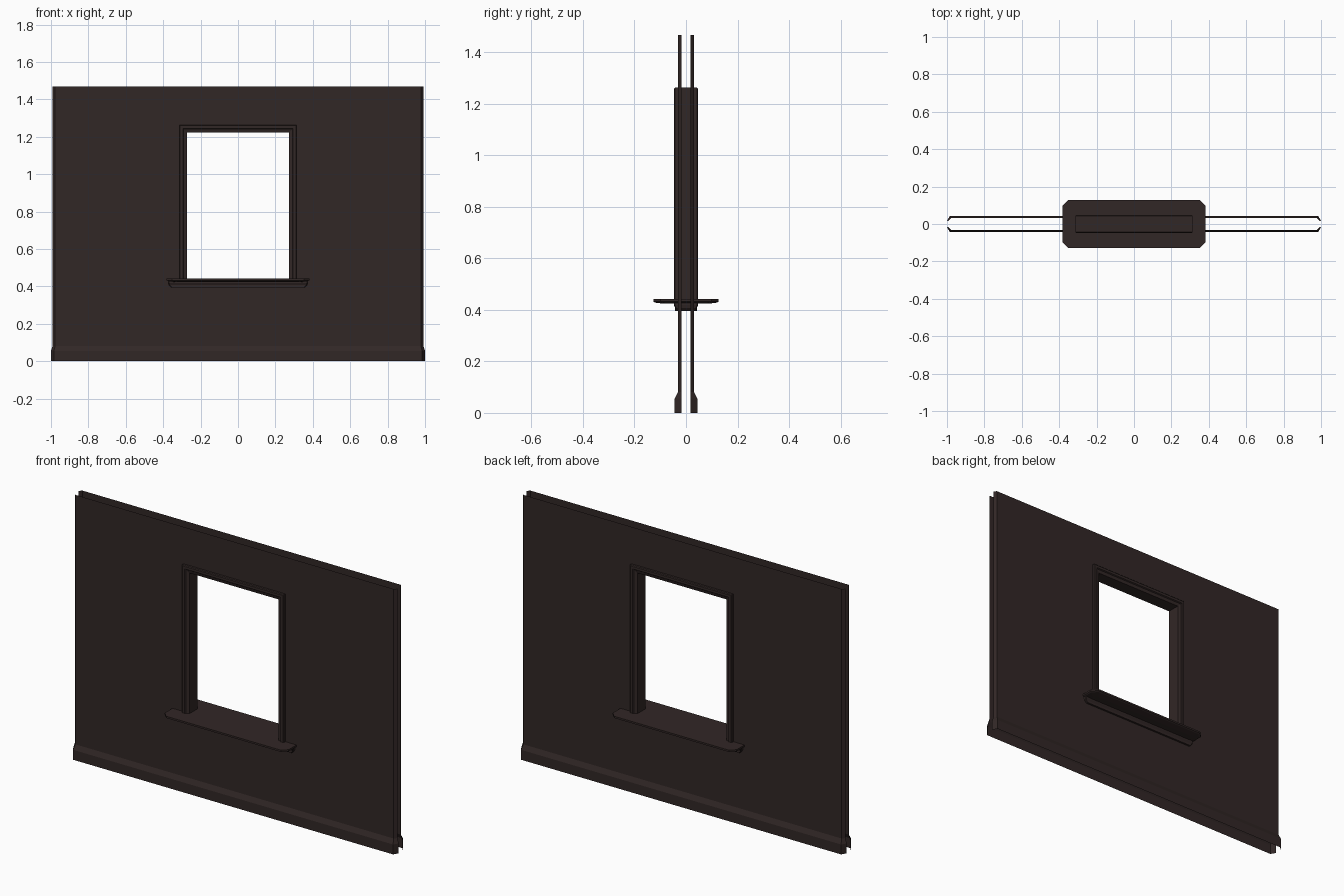
import bpy, bmesh
from mathutils import Vector

if "Cube" in bpy.data.objects:
    bpy.data.objects.remove(bpy.data.objects["Cube"])

mat = bpy.data.materials.new("dark brown")
mat.diffuse_color = (0.031, 0.020, 0.019, 1)
mat.use_nodes = True
mat.node_tree.nodes["Principled BSDF"].inputs["Base Color"].default_value = mat.diffuse_color


def make(name, verts, faces, closed=False):
    me = bpy.data.meshes.new(name)
    me.from_pydata(verts, [], faces)
    bm = bmesh.new()
    bm.from_mesh(me)
    bmesh.ops.remove_doubles(bm, verts=bm.verts, dist=1e-5)
    if closed:
        bmesh.ops.recalc_face_normals(bm, faces=bm.faces)
    bm.to_mesh(me)
    bm.free()
    me.materials.append(mat)
    ob = bpy.data.objects.new(name, me)
    bpy.context.collection.objects.link(ob)
    return ob


def strips(rows, flip=False):
    """Quads between successive rows of equal length."""
    n = len(rows[0])
    verts = [p for r in rows for p in r]
    faces = []
    for i in range(len(rows) - 1):
        for j in range(n - 1):
            f = (i*n + j, i*n + j + 1, (i+1)*n + j + 1, (i+1)*n + j)
            faces.append(f[::-1] if flip else f)
    return verts, faces


def path(half_x, y, end_x, end_y):
    """Plan outline of a wall skin with its turned-in ends."""
    return [(-end_x, end_y), (-half_x, y), (half_x, y), (end_x, end_y)]


# Two open wall skins with a window hole, each with a baseboard
HX, HZ0, HZ1 = 0.305, 0.415, 1.255
for side, s in (("front", -1), ("back", 1)):
    pl = path(0.978, 0.031, 0.991, 0.017)
    plan = pl[:2] + [(-HX, 0.031), (HX, 0.031)] + pl[2:]
    rows = [[(x, s*y, z) for x, y in plan] for z in (0.08, HZ0, HZ1, 1.468)]
    v, f = strips(rows, s > 0)
    del f[7]  # window hole: middle column of the middle row
    make(side + "_wall", v, f)
    outer = path(0.984, 0.044, 1.0, 0.017)
    rows = [[(x, s*y, z) for x, y in outer] for z in (0.0, 0.055)]
    rows.append([(x, s*y, 0.082) for x, y in pl])
    v, f = strips(rows, s > 0)
    make(side + "_baseboard", v, f)

# Window frame: moulded profile (inset, y) swept up, across and down
half = [(0.0, 0.030), (0.0, 0.043), (0.004, 0.047), (0.018, 0.047),
        (0.022, 0.041), (0.039, 0.036)]
profile = [(d, -y) for d, y in half] + [(d, y) for d, y in reversed(half)]
W, TOP, BASE = 0.313, 1.263, 0.44
rows = [
    [(-W + d, y, BASE) for d, y in profile],
    [(-W + d, y, TOP - d) for d, y in profile],
    [(W - d, y, TOP - d) for d, y in profile],
    [(W - d, y, BASE) for d, y in profile],
]
v, f = strips(rows, True)
n = len(v)
# top and outer sides of the frame inside the wall cavity
last = len(profile) - 1
m = len(profile)
f += [(i*m, (i+1)*m, (i+1)*m + last, i*m + last) for i in range(3)]
make("window_frame", v, f, True)


def octagon(hx, hy, c, z):
    q = [(hx, hy - c), (hx - c, hy), (c - hx, hy), (-hx, hy - c),
         (-hx, c - hy), (c - hx, -hy), (hx - c, -hy), (hx, c - hy)]
    return [(x, y, z) for x, y in q]


def stack(name, rings):
    """Closed solid through eight-sided rings."""
    rows = [octagon(*r) for r in rings]
    v, f = strips([r + r[:1] for r in rows])
    f.append(tuple(range(8)))
    k = 9*(len(rows) - 1)
    f.append(tuple(range(k, k + 8)))
    return make(name, v, f, True)


# Sill board with cut corners and a shallow underside
stack("window_sill", [(0.34, 0.085, 0.02, 0.424), (0.375, 0.120, 0.028, 0.428),
                      (0.381, 0.127, 0.028, 0.432), (0.381, 0.127, 0.028, 0.442)])

# Apron moulding below the sill
stack("sill_apron", [(0.358, 0.042, 0.004, 0.395), (0.370, 0.042, 0.004, 0.408),
                     (0.372, 0.047, 0.004, 0.418), (0.372, 0.047, 0.004, 0.428)])
